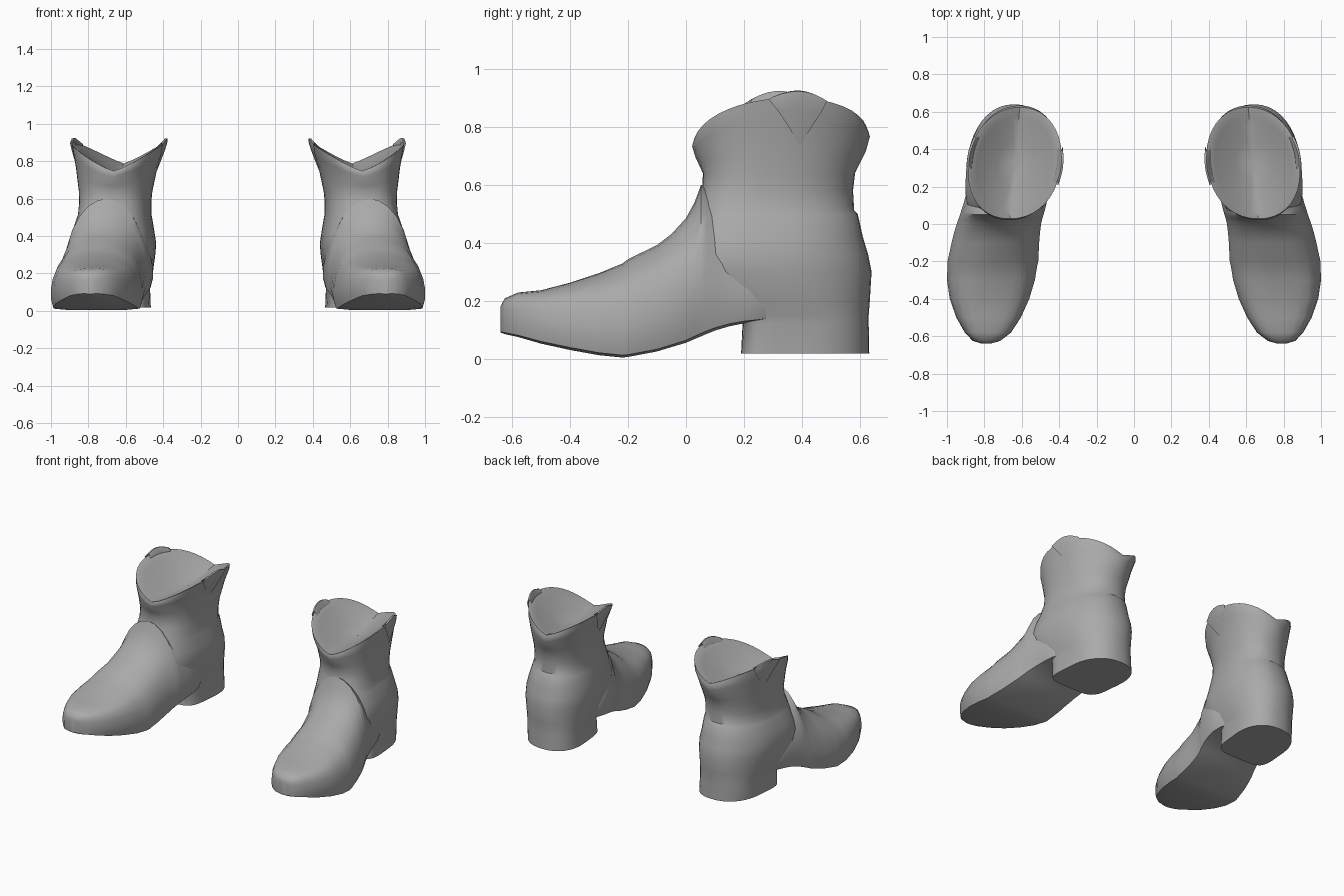
import bpy, bmesh, math

if "Cube" in bpy.data.objects:
    bpy.data.objects.remove(bpy.data.objects["Cube"])

mat = bpy.data.materials.new("grey leather")
mat.diffuse_color = (0.40, 0.40, 0.40, 1)
mat.use_nodes = True
mat.node_tree.nodes["Principled BSDF"].inputs["Base Color"].default_value = mat.diffuse_color


def finish(name, bm, angle=40):
    """Make a mirrored, smooth shaded object for the pair."""
    bmesh.ops.recalc_face_normals(bm, faces=bm.faces)
    me = bpy.data.meshes.new(name)
    bm.to_mesh(me)
    bm.free()
    me.materials.append(mat)
    ob = bpy.data.objects.new(name, me)
    bpy.context.collection.objects.link(ob)
    bpy.ops.object.select_all(action='DESELECT')
    ob.select_set(True)
    bpy.context.view_layer.objects.active = ob
    bpy.ops.object.shade_smooth_by_angle(angle=math.radians(angle))
    mod = ob.modifiers.new("pair", 'MIRROR')
    mod.use_mirror_merge = False
    return ob


def loft(rings, closed=True, caps=True):
    bm = bmesh.new()
    vs = [[bm.verts.new(p) for p in r] for r in rings]
    n = len(vs[0])
    for a, b in zip(vs, vs[1:]):
        for i in range(n if closed else n - 1):
            j = (i + 1) % n
            bm.faces.new((a[i], a[j], b[j], b[i]))
    if caps:
        bm.faces.new(vs[0])
        bm.faces.new(vs[-1])
    return bm


# Foot: y, inner x, outer x, bottom z, top z
foot = [(-.64, .768, .812, .09, .18), (-.625, .715, .862, .085, .208), (-.58, .657, .905, .075, .228),
        (-.5, .605, .95, .052, .236), (-.4, .56, .985, .03, .262), (-.3, .53, 1.0, .012, .295),
        (-.22, .517, .997, .004, .328), (-.2, .512, .997, .006, .343), (-.1, .507, .975, .025, .392),
        (-.05, .503, .963, .04, .43), (0, .497, .948, .055, .485), (.03, .49, .937, .068, .54),
        (.052, .483, .929, .077, .60), (.07, .478, .924, .085, .59), (.1, .47, .914, .097, .57),
        (.15, .46, .900, .112, .53), (.2, .455, .89, .122, .48), (.26, .462, .875, .13, .42),
        (.32, .49, .84, .14, .38)]
# half sections (width, height): rounded instep and squarer toe
instep = [(.6, 0), (.95, .02), (1, .14), (1, .33), (.95, .5), (.85, .68), (.69, .82), (.48, .92), (.24, .98)]
toe = [(.6, 0), (.95, .04), (1, .22), (1, .42), (.97, .62), (.9, .79), (.75, .91), (.5, .97), (.25, .995)]
rings = []
for y, x0, x1, z0, z1 in foot:
    c, w = (x0 + x1) / 2, (x1 - x0) / 2
    k = min(1, max(0, (-.15 - y) / .3))
    slim = .22 * min(1, max(0, (y + .05) / .1))
    half = [((a + k * (b - a)) * (1 - slim * max(0, u - .45)), u + k * (v - u))
            for (a, u), (b, v) in zip(instep, toe)]
    sec = [(0, 0)] + half + [(0, 1)] + [(-u, v) for u, v in reversed(half)]
    rings.append([(c + u * w, y, z0 + v * (z1 - z0)) for u, v in sec])
finish("foot", loft(rings))

# Heel and shaft: front y, back y, inner x, outer x, front and back squareness
SEG = 40


def ring_point(th, y0, y1, x0, x1, nf, nb, grow=0.0):
    s, c = math.sin(th), -math.cos(th)
    n = nf if c < 0 else nb
    px = math.copysign(abs(s) ** (2 / n), s) * ((x1 - x0) / 2 + grow)
    py = math.copysign(abs(c) ** (2 / n), c) * ((y1 - y0) / 2 + grow)
    return (x0 + x1) / 2 + px - .09 * py, (y0 + y1) / 2 + py


def rim_z(th):
    return .768 - .02 * math.cos(th) + .13 * abs(math.sin(th)) ** 1.1


UPPER = [(0, .058, .583, .46, .848, 2.4, 2.2), (.5, .033, .62, .432, .864, 2.2, 2.1),
         (.85, .021, .634, .400, .880, 2.2, 2.1), (1, .028, .624, .389, .886, 2.2, 2.1)]


def upper_point(th, t, grow=0.0):
    """Point on the shaft between the ankle (t=0) and the rim (t=1)."""
    for a, b in zip(UPPER, UPPER[1:]):
        if t <= b[0] or b is UPPER[-1]:
            k = (t - a[0]) / (b[0] - a[0])
            p = [u + k * (v - u) for u, v in zip(a, b)]
            x, y = ring_point(th, *p[1:], grow)
            return x, y, .64 + t * (rim_z(th) - .64)


lower = [(.018, .19, .632, .468, .84, 5, 2.3), (.12, .195, .630, .472, .845, 5, 2.3),
         (.15, .165, .630, .468, .852, 4, 2.25), (.2, .08, .634, .458, .872, 3.2, 2.2),
         (.3, .0, .64, .445, .893, 3, 2.2), (.36, -.01, .628, .44, .895, 3, 2.2),
         (.42, .005, .61, .449, .882, 2.9, 2.2), (.5, .03, .592, .462, .856, 2.8, 2.2),
         (.512, .034, .58, .465, .851, 2.8, 2.2), (.58, .057, .576, .466, .845, 2.6, 2.2)]
angles = [2 * math.pi * i / SEG for i in range(SEG)]
rings = [[ring_point(th, *r) + (z,) for th in angles] for z, *r in lower]
for t in (0, .25, .5, .7, .85, 1):
    rings.append([upper_point(th, t) for th in angles])
# thin rim, then a shallow trough-shaped lining
rim = [upper_point(th, .99, -.010) for th in angles]
rings.append(rim)
for s in (.85, .65, .4, .15):
    rings.append([(.637 + s * (x - .637), .328 + s * (y - .328), .735 + (z - .735) * s ** 1.3)
                  for x, y, z in rim])
finish("heel_and_shaft", loft(rings))

# Pull tabs folded over the rim, tapering to a point on the outside
for name, mid in (("outer_pull_tab", 1.78), ("inner_pull_tab", -1.52)):
    rows = []
    for t, g, w in ((.38, .002, .02), (.6, .006, .12), (.85, .008, .24), (1, .009, .32),
                    (1.09, .005, .27), (1.1, -.006, .25), (1.0, -.018, .3), (.93, -.02, .25)):
        rows.append([upper_point(mid + w * k / 3, t - (.06 * (k / 3) ** 2 if t > 1.05 else 0), g)
                     for k in range(-3, 4)])
    finish(name, loft(rows, closed=False, caps=False))
